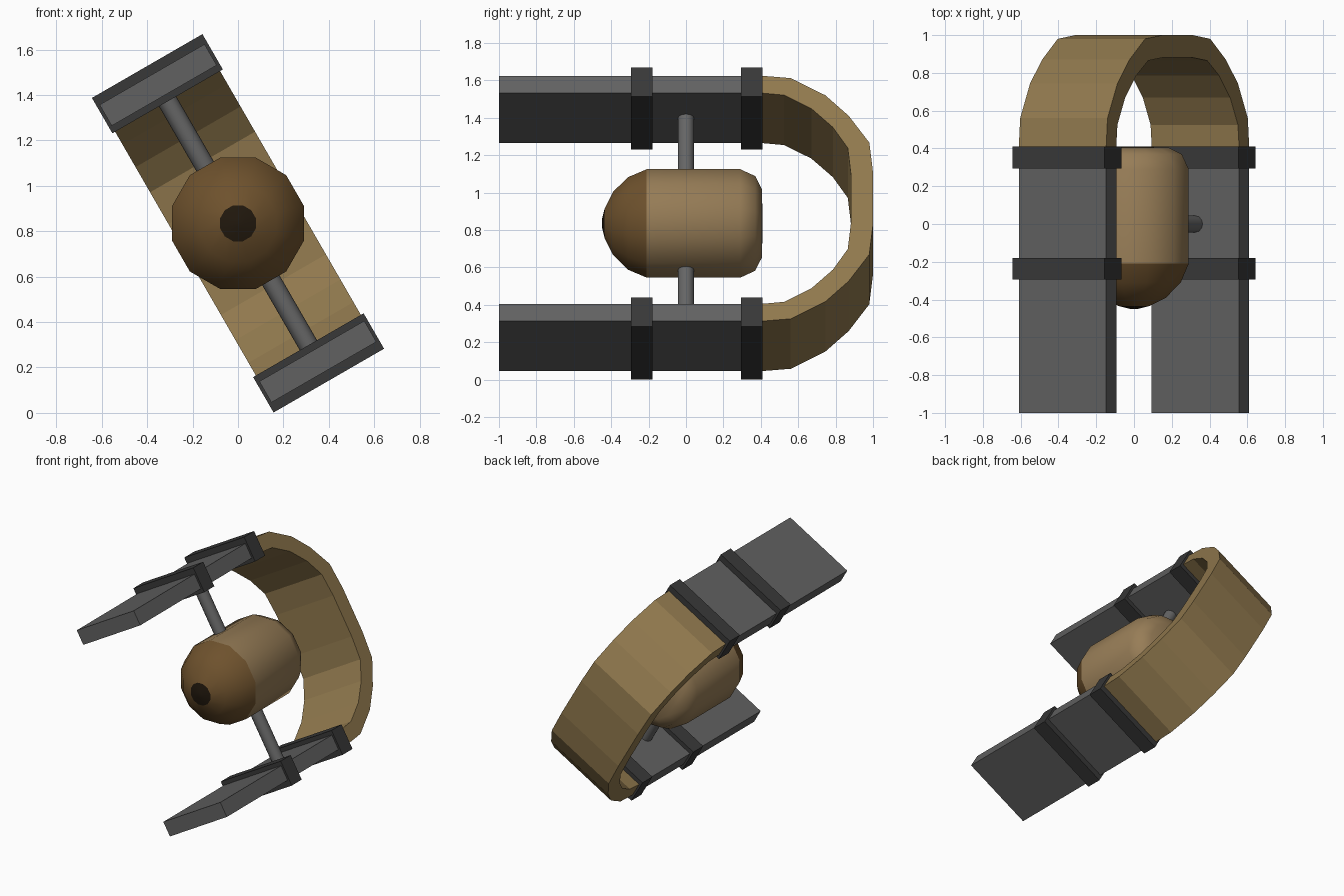
import bpy, bmesh, math
from mathutils import Matrix

if "Cube" in bpy.data.objects:
    bpy.data.objects.remove(bpy.data.objects["Cube"])

# Everything is modelled upright around the origin, then tilted about y and lifted
TILT = Matrix.Translation((0, 0, 0.835)) @ Matrix.Rotation(math.radians(-30), 4, 'Y')
HALF_W = 0.267


def material(name, rgb):
    m = bpy.data.materials.new(name)
    m.diffuse_color = (*rgb, 1)
    m.use_nodes = True
    m.node_tree.nodes["Principled BSDF"].inputs["Base Color"].default_value = m.diffuse_color
    return m


PLATE = material("plate_grey", (0.12, 0.12, 0.12))
BAND = material("band_black", (0.04, 0.04, 0.04))
STRUT = material("strut_grey", (0.13, 0.13, 0.13))
TAN = material("arch_tan", (0.28, 0.19, 0.075))
HULL = material("hull_tan", (0.31, 0.205, 0.095))
NOSE = material("nose_brown", (0.155, 0.083, 0.026))
DARK = material("port_dark", (0.015, 0.009, 0.004))


def finish(name, bm, mat, smooth=None):
    bmesh.ops.recalc_face_normals(bm, faces=bm.faces)
    me = bpy.data.meshes.new(name)
    bm.to_mesh(me)
    bm.free()
    me.materials.append(mat)
    ob = bpy.data.objects.new(name, me)
    bpy.context.collection.objects.link(ob)
    ob.matrix_world = TILT
    if smooth:
        bpy.ops.object.select_all(action='DESELECT')
        ob.select_set(True)
        bpy.context.view_layer.objects.active = ob
        bpy.ops.object.shade_smooth_by_angle(angle=math.radians(smooth))


def box(name, lo, hi, mat):
    bm = bmesh.new()
    size = [b - a for a, b in zip(lo, hi)]
    mid = [(a + b) / 2 for a, b in zip(lo, hi)]
    bmesh.ops.create_cube(bm, size=1, matrix=Matrix.Translation(mid) @ Matrix.Diagonal((*size, 1)))
    finish(name, bm, mat)


def lathe(name, profile, mat, cap_start=False, cap_end=False):
    """12-sided rings along y from (y, radius) pairs."""
    bm = bmesh.new()
    rings = []
    for y, r in profile:
        angles = [math.radians(15 + 30 * k) for k in range(12)]
        rings.append([bm.verts.new((r * math.cos(a), y, r * math.sin(a))) for a in angles])
    for a, b in zip(rings, rings[1:]):
        for k in range(12):
            n = (k + 1) % 12
            bm.faces.new((a[k], a[n], b[n], b[k]))
    if cap_start:
        bm.faces.new(rings[0])
    if cap_end:
        bm.faces.new(rings[-1])
    finish(name, bm, mat, 40)


# Cabin: hull, domed nose, front port and rear disc
lathe("hull", [(-0.21, 0.30), (0.29, 0.30), (0.37, 0.262), (0.405, 0.19)], HULL, cap_end=True)
lathe("nose", [(-0.435, 0.082), (-0.39, 0.175), (-0.31, 0.256), (-0.21, 0.30)], NOSE)
lathe("front_port", [(-0.45, 0.02), (-0.435, 0.082)], DARK, cap_start=True)
lathe("rear_disc", [(0.40, 0.11), (0.41, 0.11)], DARK, True, True)

# Side plates with their two bands and the strut to the cabin
for side, s in (("upper", 1), ("lower", -1)):
    def span(a, b):
        return sorted((s * a, s * b))
    z0, z1 = span(0.65, 0.757)
    box(side + "_plate", (-HALF_W, -1, z0), (HALF_W, 0.40, z1), PLATE)
    z0, z1 = span(0.62, 0.80)
    for label, y in (("front", -0.295), ("rear", 0.295)):
        box(f"{side}_{label}_band", (-0.281, y, z0), (0.281, y + 0.115, z1), BAND)
    bm = bmesh.new()
    bmesh.ops.create_cone(bm, cap_ends=True, segments=12, radius1=0.044, radius2=0.044,
                          depth=0.42, matrix=Matrix.Translation((0, 0, s * 0.445)))
    finish(side + "_strut", bm, STRUT, 40)

# Curved arch joining the plates at the back: half profiles (y, z) mirrored
outer = [(0.38, 0.757), (0.41, 0.757), (0.56, 0.743), (0.745, 0.637), (0.87, 0.51), (0.98, 0.345), (1.0, 0.16)]
inner = [(0.38, 0.65), (0.41, 0.65), (0.525, 0.638), (0.67, 0.555), (0.785, 0.44), (0.865, 0.312), (0.882, 0.15)]
outer += [(y, -z) for y, z in reversed(outer)]
inner += [(y, -z) for y, z in reversed(inner)]
bm = bmesh.new()
rows = [[bm.verts.new((x, y, z)) for y, z in pts]
        for x, pts in ((-HALF_W, outer), (HALF_W, outer), (HALF_W, inner), (-HALF_W, inner))]
for j in range(4):
    a, b = rows[j], rows[(j + 1) % 4]
    for k in range(len(outer) - 1):
        bm.faces.new((a[k], a[k + 1], b[k + 1], b[k]))
for k in (0, -1):
    bm.faces.new([r[k] for r in rows])
finish("rear_arch", bm, TAN)
